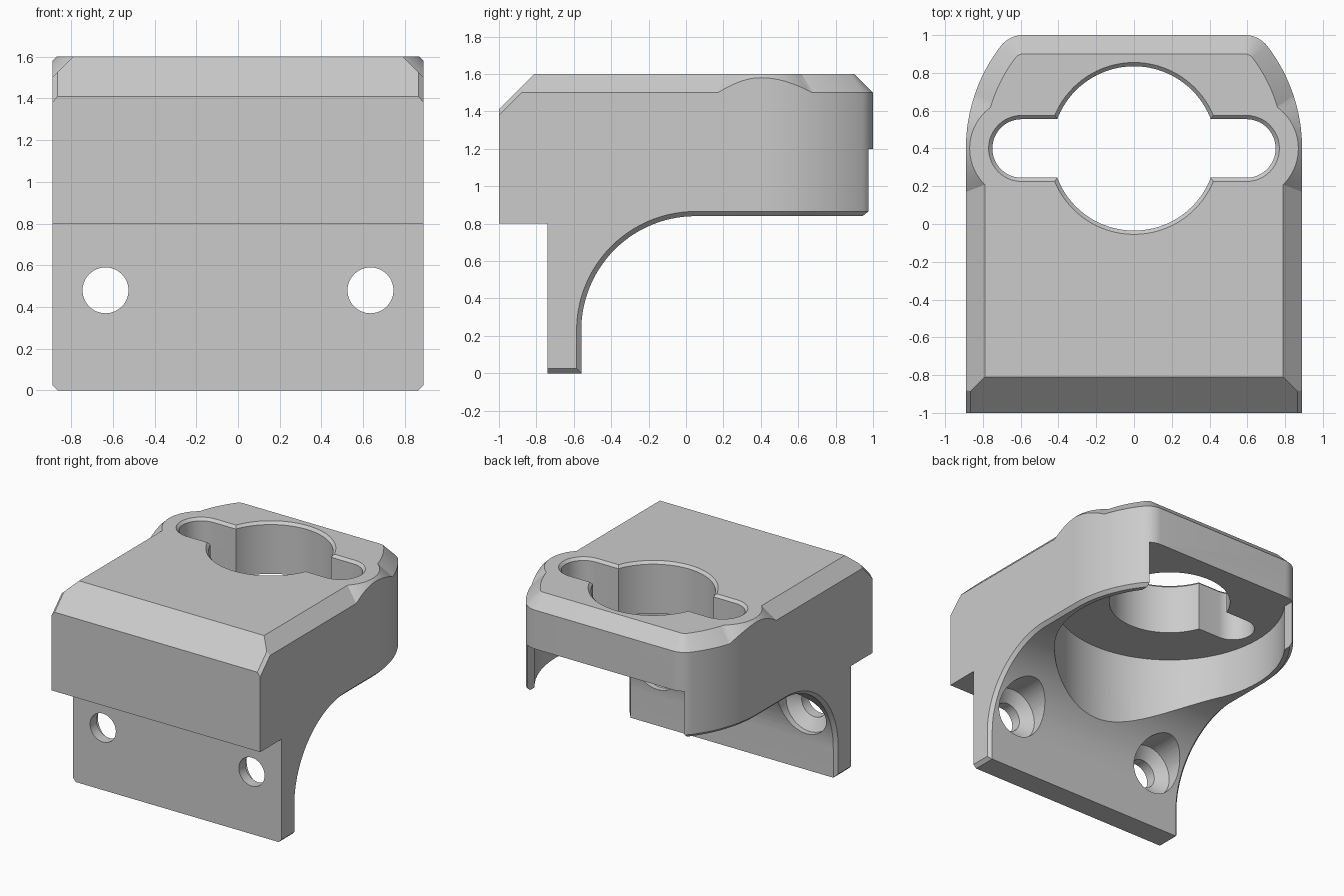
import bpy, bmesh
from math import sin, cos, pi, sqrt, atan2

cube = bpy.data.objects.get("Cube")
if cube:
    bpy.data.objects.remove(cube, do_unlink=True)

W, TOP, EDGE, CH = 0.89, 1.6, 0.025, 0.1   # half width, height, small and large chamfer
CY = 0.4                                   # centre of the round opening

grey = bpy.data.materials.new("plain_grey")
grey.use_nodes = True
colour = (0.6, 0.6, 0.6, 1)
grey.diffuse_color = colour
grey.node_tree.nodes["Principled BSDF"].inputs["Base Color"].default_value = colour


def loft(name, *stacks, cuts=()):
    """Bridge rings of points into closed solids; cuts are (point, normal) planes."""
    bm = bmesh.new()
    for rings in stacks:
        vs = [[bm.verts.new(p) for p in ring] for ring in rings]
        n = len(vs[0])
        for a, b in zip(vs, vs[1:]):
            for i in range(n):
                j = (i + 1) % n
                bm.faces.new((a[i], a[j], b[j], b[i]))
        bm.faces.new(vs[0][::-1])
        bm.faces.new(vs[-1])
    for co, no in cuts:
        res = bmesh.ops.bisect_plane(bm, geom=bm.verts[:] + bm.edges[:] + bm.faces[:],
                                     plane_co=co, plane_no=no, clear_outer=True)
        edges = [e for e in res["geom_cut"] if isinstance(e, bmesh.types.BMEdge)]
        bmesh.ops.holes_fill(bm, edges=edges)
    bmesh.ops.recalc_face_normals(bm, faces=bm.faces[:])
    me = bpy.data.meshes.new(name)
    bm.to_mesh(me)
    bm.free()
    me.materials.append(grey)
    ob = bpy.data.objects.new(name, me)
    bpy.context.collection.objects.link(ob)
    return ob


def combine(target, other, operation):
    mod = target.modifiers.new(operation.lower(), 'BOOLEAN')
    mod.operation, mod.solver, mod.object = operation, 'EXACT', other
    bpy.context.view_layer.objects.active = target
    bpy.ops.object.modifier_apply(modifier=mod.name)
    bpy.data.objects.remove(other, do_unlink=True)


def arc(cx, cy, r, a0, a1, n):
    return [(cx + r * cos(a0 + (a1 - a0) * i / n), cy + r * sin(a0 + (a1 - a0) * i / n))
            for i in range(n + 1)]


def circle(cx, cy, r, n=72):
    return arc(cx, cy, r, 0, 2 * pi, n)[:-1]


def at_z(points, z):
    return [(x, y, z) for x, y in points]


def side_profile(x, d):
    """Side section of the bracket, its sloped and lower edges drawn in by d."""
    pts = [(-1, 0.8), (-1, 1.41 - 1.2 * d), (-0.81 + 1.2 * d, TOP), (CY, TOP), (CY, 0.84 + d)]
    pts += arc(0.05, 0.23, 0.61 + d, pi / 2, pi, 28)
    pts += [(-0.56 - d, d), (-0.74, d), (-0.74, 0.8)]
    return [(x, y, z) for y, z in pts]


def rear_outline(d, start):
    """Rounded rear plan, drawn in by d."""
    f, reach = 0.15, 1 - CY
    cx = sqrt((W - f) ** 2 - (reach - f) ** 2)
    a = atan2(reach - f, cx)
    half = [(W - d, start)] + arc(0, CY, W - d, 0, a, 16)
    half += arc(cx, 1 - f, f - d, a, pi / 2, 8)[1:]
    return half + [(-x, y) for x, y in reversed(half)]


def slot(d):
    r, c = 0.155 + d, 0.595
    return arc(c, CY, r, -pi / 2, pi / 2, 24) + arc(-c, CY, r, pi / 2, 1.5 * pi, 24)


# Front plate with its curved gusset and chamfered sides
body = loft("bracket_body",
            [side_profile(-W, EDGE), side_profile(EDGE - W, 0),
             side_profile(W - EDGE, 0), side_profile(W, EDGE)],
            cuts=[((s * W, 0, TOP - CH), (s, 0, 1)) for s in (-1, 1)])

# Rounded rear half
combine(body, loft("rear_block", [at_z(rear_outline(d, 0.2), z) for d, z in
        ((EDGE, 0.84), (0, 0.84 + EDGE), (0, TOP - CH), (CH, TOP))]), 'UNION')

# Raised rims around the slot ends
rims = loft("slot_rims", *[[at_z(circle(s * 0.6, CY, r), z) for r, z in
            ((0.39, TOP - 0.12), (0.27, TOP))] for s in (-1, 1)])
combine(rims, loft("rim_limit", [at_z(rear_outline(0, -0.2), z) for z in (1.3, 1.8)]), 'INTERSECT')
combine(body, rims, 'UNION')

# Round pocket underneath and the open window at the back
combine(body, loft("pocket", [at_z(circle(0, CY, 0.83, 96), z) for z in (0.3, 1.2)]), 'DIFFERENCE')
window = [(-0.67, 0.5), (0.67, 0.5), (0.67, 1.2), (-0.67, 1.2)]
combine(body, loft("window", [at_z(window, z) for z in (0.5, 1.2)]), 'DIFFERENCE')

# Keyhole opening: a circle crossed by a slot, chamfered at the top
levels = ((0, 1.0), (0, TOP - 0.02), (0.04, TOP + 0.02))
combine(body, loft("round_hole", [at_z(circle(0, CY, 0.435 + d, 96), z) for d, z in levels]),
        'DIFFERENCE')
combine(body, loft("slot_hole", [at_z(slot(d), z) for d, z in levels]), 'DIFFERENCE')

# Countersunk screw holes
steps = ((0.11, -0.9), (0.11, -0.66), (0.2, -0.6), (0.2, -0.1))
combine(body, loft("screw_holes", *[[[(x, y, z) for x, z in circle(s * 0.635, 0.48, r, 48)]
        for r, y in steps] for s in (-1, 1)]), 'DIFFERENCE')

bpy.ops.object.select_all(action='DESELECT')
body.select_set(True)
bpy.context.view_layer.objects.active = body
bpy.ops.object.shade_smooth_by_angle(angle=pi / 7)
